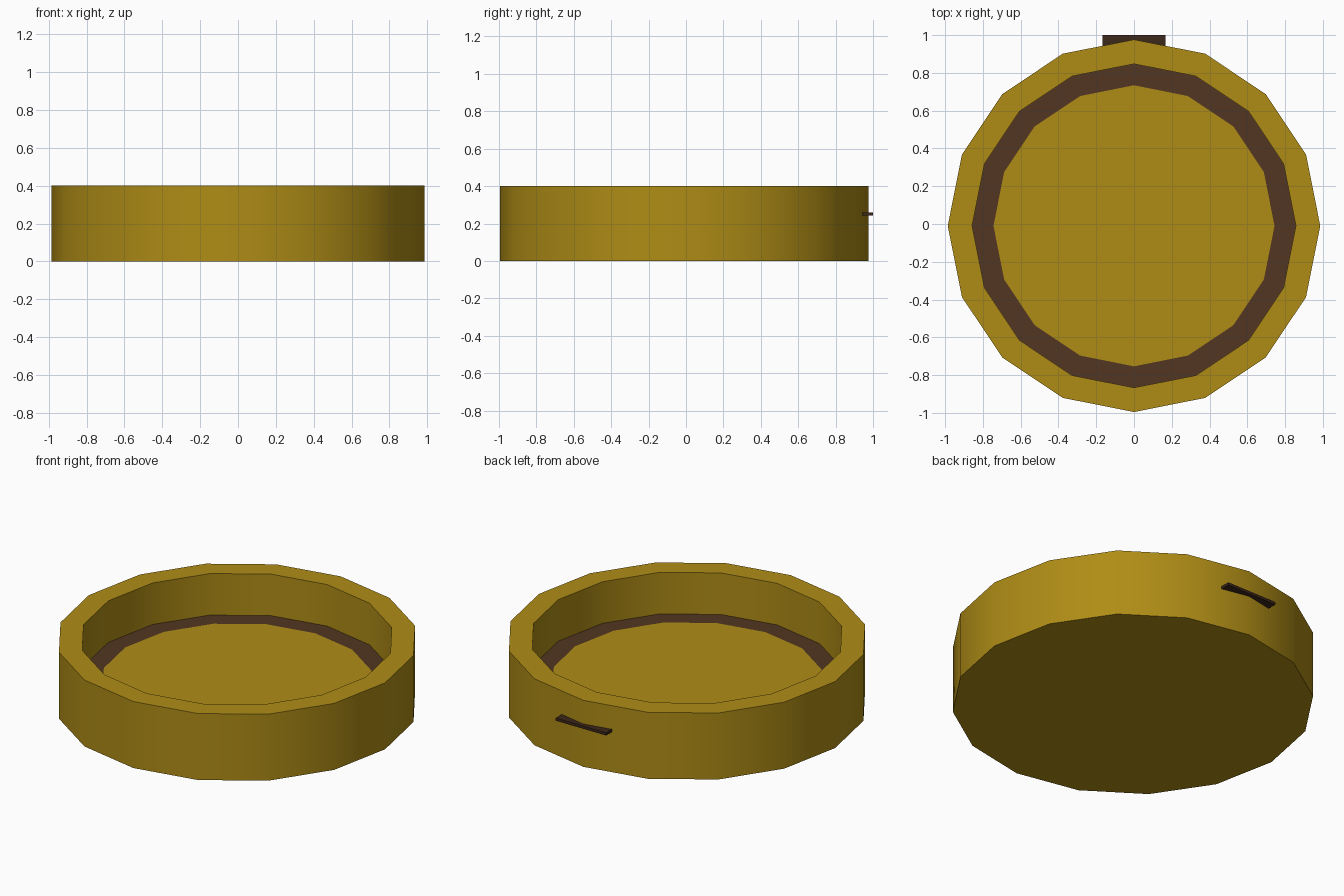
import bpy, bmesh, math

if "Cube" in bpy.data.objects:
    bpy.data.objects.remove(bpy.data.objects["Cube"])

SIDES = 16
CY = -0.0095  # dish axis, shifted forward so the rear tab ends at y = 1


def material(name, rgb):
    m = bpy.data.materials.new(name)
    m.diffuse_color = (*rgb, 1)
    m.use_nodes = True
    m.node_tree.nodes["Principled BSDF"].inputs["Base Color"].default_value = m.diffuse_color
    return m


gold = material("gold", (0.43, 0.265, 0.008))
brown = material("brown", (0.085, 0.037, 0.015))
dark = material("dark_brown", (0.045, 0.02, 0.01))


def finish(name, bm, mats):
    bmesh.ops.recalc_face_normals(bm, faces=bm.faces)
    me = bpy.data.meshes.new(name)
    bm.to_mesh(me)
    bm.free()
    ob = bpy.data.objects.new(name, me)
    bpy.context.collection.objects.link(ob)
    for m in mats:
        me.materials.append(m)
    return ob


# Dish: rings of (radius, height) from the underside over the rim to the floor
profile = [(0.986, 0), (0.986, 0.4), (0.857, 0.4), (0.857, 0.15), (0.744, 0.15)]
bm = bmesh.new()
rings = []
for r, z in profile:
    rings.append([bm.verts.new((r * math.cos(a), CY + r * math.sin(a), z))
                  for a in (2 * math.pi * i / SIDES for i in range(SIDES))])
for k, (lo, hi) in enumerate(zip(rings, rings[1:])):
    for i in range(SIDES):
        j = (i + 1) % SIDES
        f = bm.faces.new((lo[i], lo[j], hi[j], hi[i]))
        f.material_index = 1 if k == 3 else 0  # brown border of the floor
bm.faces.new(rings[0][::-1])
bm.faces.new(rings[-1])
dish = finish("dish", bm, [gold, brown])
bpy.context.view_layer.objects.active = dish
dish.select_set(True)
bpy.ops.object.shade_smooth_by_angle(angle=math.radians(30))

# Thin rear tab
bm = bmesh.new()
bmesh.ops.create_cube(bm, size=1)
bmesh.ops.scale(bm, vec=(0.335, 0.1, 0.016), verts=bm.verts)
bmesh.ops.translate(bm, vec=(0, 0.95, 0.25), verts=bm.verts)
finish("rear_tab", bm, [dark])
